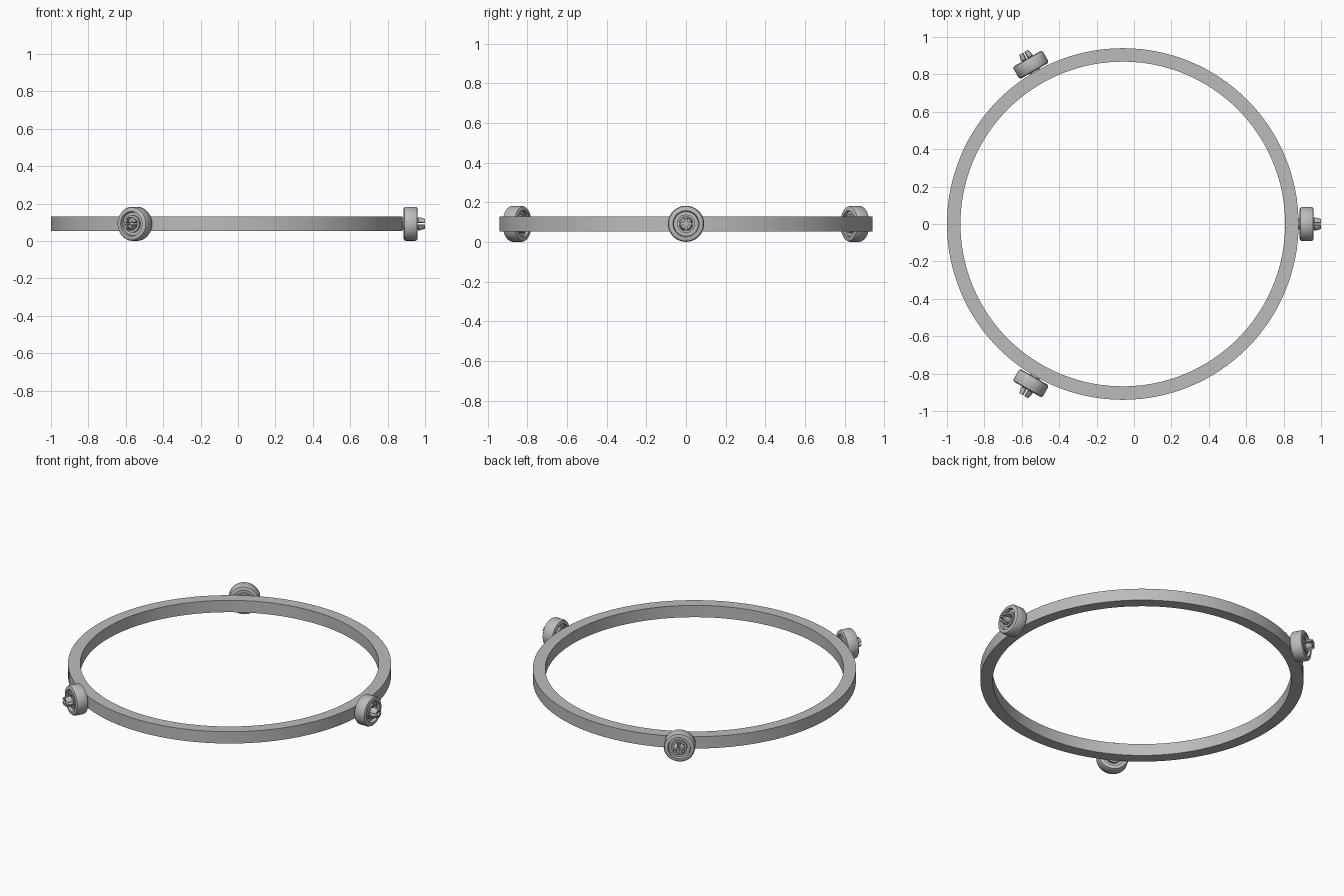
import bpy, bmesh, math
from mathutils import Matrix, Vector

if "Cube" in bpy.data.objects:
    bpy.data.objects.remove(bpy.data.objects["Cube"], do_unlink=True)

grey = bpy.data.materials.new("plain grey")
grey.use_nodes = True
colour = (0.5, 0.5, 0.5, 1)
grey.diffuse_color = colour
grey.node_tree.nodes["Principled BSDF"].inputs["Base Color"].default_value = colour

CENTRE = Vector((-0.06, 0, 0.092))


def lathe(bm, profile, steps, start=0.0, sweep=math.tau):
    """Sweep a closed (radius, height) profile about z; cap the ends of partial sweeps."""
    full = sweep >= math.tau - 1e-6
    count = steps if full else steps + 1
    rings = []
    for i in range(count):
        a = start + sweep * i / steps
        rings.append([bm.verts.new((r * math.cos(a), r * math.sin(a), h)) for r, h in profile])
    n = len(profile)
    for i in range(steps):
        a, b = rings[i], rings[(i + 1) % count]
        for j in range(n):
            k = (j + 1) % n
            bm.faces.new((a[j], b[j], b[k], a[k]))
    if not full:
        bm.faces.new(rings[0])
        bm.faces.new(rings[-1][::-1])


def make_mesh(name, bm):
    bmesh.ops.recalc_face_normals(bm, faces=bm.faces)
    mesh = bpy.data.meshes.new(name)
    bm.to_mesh(mesh)
    bm.free()
    mesh.materials.append(grey)
    return mesh


def place(name, mesh, matrix):
    ob = bpy.data.objects.new(name, mesh)
    bpy.context.collection.objects.link(ob)
    ob.matrix_world = matrix
    bpy.ops.object.select_all(action="DESELECT")
    ob.select_set(True)
    bpy.context.view_layer.objects.active = ob
    bpy.ops.object.shade_smooth_by_angle(angle=math.radians(30))


# Flat hoop
bm = bmesh.new()
lathe(bm, [(0.868, -0.038), (0.94, -0.038), (0.94, 0.038), (0.868, 0.038)], 128)
place("hoop", make_mesh("hoop", bm), Matrix.Translation(CENTRE))

# Wheel with rounded tread, dished faces and a raised hub collar
bm = bmesh.new()
lathe(bm, [(0.034, 0.945), (0.046, 0.945), (0.046, 0.962), (0.066, 0.962), (0.066, 0.945),
           (0.078, 0.945), (0.087, 0.949), (0.091, 0.957), (0.091, 1.009), (0.087, 1.017),
           (0.078, 1.021), (0.066, 1.021), (0.062, 1.003), (0.046, 1.003), (0.046, 1.016),
           (0.034, 1.016)], 48)
wheel = make_mesh("wheel", bm)

# Axle stub and four snap prongs with a barbed tip
bm = bmesh.new()
lathe(bm, [(0.001, 0.93), (0.03, 0.93), (0.03, 0.985), (0.001, 0.985)], 32)
gap = 0.24
for q in range(4):
    lathe(bm, [(0.014, 0.98), (0.03, 0.98), (0.03, 1.02), (0.036, 1.024),
               (0.036, 1.032), (0.027, 1.06), (0.014, 1.06)],
          8, q * math.pi / 2 + gap, math.pi / 2 - 2 * gap)
axle = make_mesh("snap_axle", bm)

# Three wheels evenly spaced around the hoop
for side, angle in (("left", 0), ("back", 120), ("front", 240)):
    turn = (Matrix.Translation(CENTRE) @ Matrix.Rotation(math.radians(angle), 4, "Z")
            @ Matrix.Rotation(math.pi / 2, 4, "Y"))
    place(side + "_wheel", wheel, turn)
    place(side + "_snap_axle", axle, turn)
